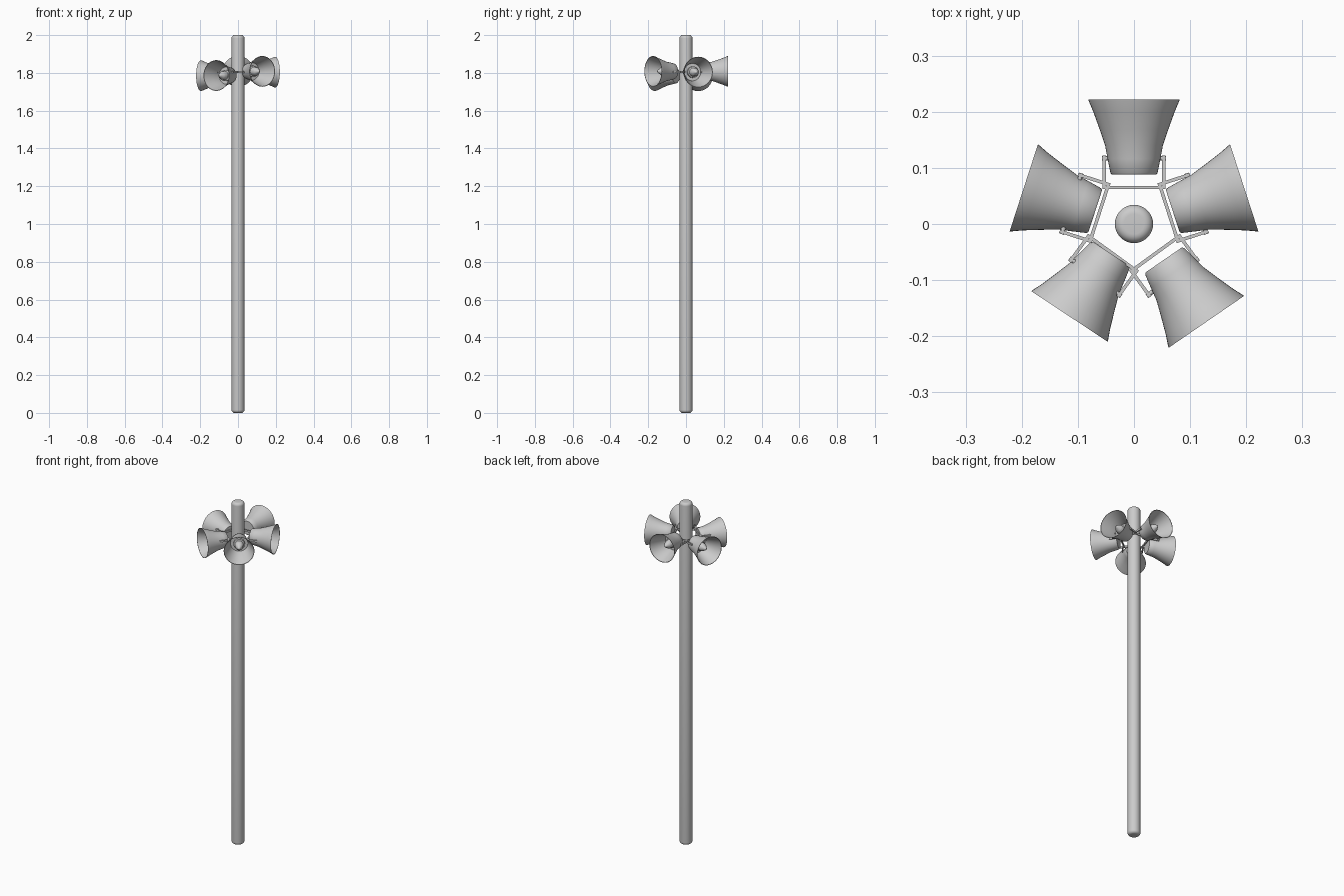
import bpy, bmesh
from math import sin, cos, pi, radians
from mathutils import Matrix, Vector

if "Cube" in bpy.data.objects:
    bpy.data.objects.remove(bpy.data.objects["Cube"])


def lathe(name, profile, matrix, seg=48):
    """Spin (radius, height) points about local z; radius 0 makes a pole."""
    bm = bmesh.new()
    rings = []
    for r, h in profile:
        if r == 0:
            rings.append([bm.verts.new((0, 0, h))] * seg)
        else:
            rings.append([bm.verts.new((r * cos(2 * pi * i / seg), r * sin(2 * pi * i / seg), h))
                          for i in range(seg)])
    for a, b in zip(rings, rings[1:]):
        for i in range(seg):
            j = (i + 1) % seg
            loop = list(dict.fromkeys((a[i], a[j], b[j], b[i])))
            bm.faces.new(loop)
    bmesh.ops.recalc_face_normals(bm, faces=bm.faces)
    return finish(name, bm, matrix, True)


def finish(name, bm, matrix, smooth=False):
    me = bpy.data.meshes.new(name)
    bm.to_mesh(me)
    bm.free()
    ob = bpy.data.objects.new(name, me)
    bpy.context.collection.objects.link(ob)
    ob.matrix_world = matrix
    if smooth:
        bpy.ops.object.select_all(action='DESELECT')
        ob.select_set(True)
        bpy.context.view_layer.objects.active = ob
        bpy.ops.object.shade_smooth_by_angle(angle=radians(35))
    return ob


def bracket(name, matrix):
    """U-shaped strap: one cross bar and two arms."""
    bm = bmesh.new()
    w, t, h = 0.053, 0.006, 0.010
    bars = [((0, 0.065, 0), (2 * w, t, h)),
            ((-w, 0.092, 0), (t, 0.060, h)),
            ((w, 0.092, 0), (t, 0.060, h))]
    for c, s in bars:
        bmesh.ops.create_cube(bm, size=1, matrix=Matrix.Translation(c) @ Matrix.Diagonal((*s, 1)))
    # pivot bolts reaching into the horn sides
    for side in (-1, 1):
        bmesh.ops.create_cone(bm, cap_ends=True, segments=12, radius1=0.004, radius2=0.004, depth=0.014,
                              matrix=Matrix.Translation((side * 0.050, 0.117, 0))
                              @ Matrix.Rotation(pi / 2, 4, 'Y'))
    return finish(name, bm, matrix)


# pole with rounded ends
R, B = 0.034, 0.016
arc = [(R - B + B * sin(a), B * cos(a)) for a in (i * pi / 12 for i in range(7))]
pole = [(0, 0)] + [(r, B - d) for r, d in arc] + [(r, 2 - B + d) for r, d in reversed(arc)] + [(0, 2)]
lathe("pole", pole, Matrix.Identity(4))

# horn shell: closed back, outer flare, lip, inner flare, floor
shell = [(0, 0), (0.039, 0), (0.042, 0.003), (0.047, 0.028), (0.0515, 0.052), (0.061, 0.080),
         (0.0725, 0.112), (0.081, 0.132), (0.0815, 0.134), (0.079, 0.134), (0.070, 0.112),
         (0.0585, 0.080), (0.049, 0.052), (0.046, 0.036), (0, 0.036)]
# centre plug with cone tip
plug = [(0, 0.034), (0.030, 0.034), (0.030, 0.052), (0.023, 0.054), (0.021, 0.080),
        (0.018, 0.084), (0.008, 0.101), (0.003, 0.106), (0, 0.107)]

# label, heading, back-centre x, y, z
horns = [("back", 90, 0, 0.088, 1.808),
         ("right", 18, 0.069, 0.023, 1.804),
         ("front_right", -55.5, 0.053, -0.064, 1.808),
         ("front_left", -123.5, -0.041, -0.053, 1.786),
         ("left", 162, -0.069, 0.023, 1.785)]
for k, (label, ang, x, y, z) in enumerate(horns):
    d = Vector((cos(radians(ang)), sin(radians(ang)), 0))
    m = Matrix.Translation((x, y, z)) @ d.to_track_quat('Z', 'Y').to_matrix().to_4x4()
    lathe("horn_" + label, shell, m)
    lathe("horn_plug_" + label, plug, m, 32)
    bracket("bracket_" + label,
            Matrix.Translation((0, 0, 1.804)) @ Matrix.Rotation(radians(-72 * k), 4, 'Z'))
